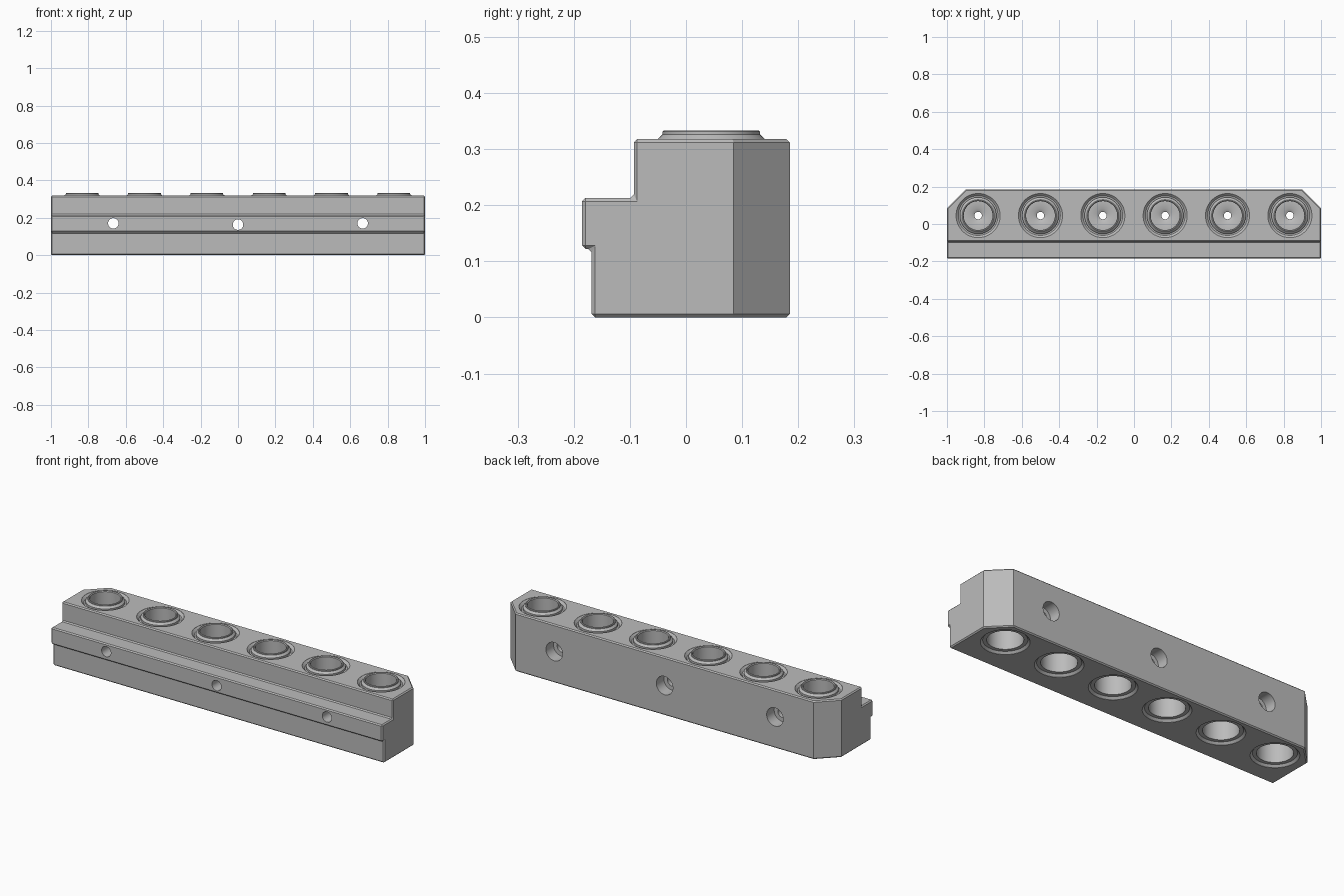
import bpy, bmesh, math
from mathutils import Matrix, Vector

if "Cube" in bpy.data.objects:
    bpy.data.objects.remove(bpy.data.objects["Cube"], do_unlink=True)

grey = bpy.data.materials.new("machined_grey")
grey.use_nodes = True
colour = (0.5, 0.5, 0.5, 1)
grey.diffuse_color = colour
grey.node_tree.nodes["Principled BSDF"].inputs["Base Color"].default_value = colour

PORT_X = [(i - 2.5) / 3 for i in range(6)]
PORT_Y = 0.045
SIDES = 48


def lathe(bm, profile, matrix, closed=False):
    """Revolve (radius, height) points; closed joins the last point to the first."""
    rings = []
    for r, h in profile:
        count = SIDES if r > 0 else 1
        ring = []
        for k in range(count):
            a = math.tau * k / SIDES
            ring.append(bm.verts.new(matrix @ Vector((r * math.cos(a), r * math.sin(a), h))))
        rings.append(ring)
    pairs = list(zip(rings, rings[1:]))
    if closed:
        pairs.append((rings[-1], rings[0]))
    for low, high in pairs:
        for k in range(SIDES):
            n = (k + 1) % SIDES
            corners = [low[k % len(low)], low[n % len(low)],
                       high[n % len(high)], high[k % len(high)]]
            bm.faces.new(list(dict.fromkeys(corners)))


def finish(bm, name):
    bmesh.ops.recalc_face_normals(bm, faces=bm.faces[:])
    mesh = bpy.data.meshes.new(name)
    bm.to_mesh(mesh)
    bm.free()
    mesh.materials.append(grey)
    obj = bpy.data.objects.new(name, mesh)
    bpy.context.collection.objects.link(obj)
    return obj


def activate(obj):
    bpy.ops.object.select_all(action="DESELECT")
    obj.select_set(True)
    bpy.context.view_layer.objects.active = obj


# Stepped body, extruded along its length
section = [(-0.168, 0), (0.185, 0), (0.185, 0.318), (-0.093, 0.318),
           (-0.093, 0.213), (-0.185, 0.213), (-0.185, 0.122), (-0.168, 0.122)]
bm = bmesh.new()
face = bm.faces.new([bm.verts.new((-1, y, z)) for y, z in section])
extruded = bmesh.ops.extrude_face_region(bm, geom=[face])["geom"]
bmesh.ops.translate(bm, vec=(2, 0, 0),
                    verts=[v for v in extruded if isinstance(v, bmesh.types.BMVert)])
bmesh.ops.recalc_face_normals(bm, faces=bm.faces[:])

# Large cut corners at the back
corners = [e for e in bm.edges
           if all(v.co.y > 0.18 for v in e.verts)
           and abs(e.verts[0].co.z - e.verts[1].co.z) > 0.1]
bmesh.ops.bevel(bm, geom=corners, offset=0.1, segments=1, affect="EDGES")
body = finish(bm, "manifold_body")

# Fine chamfer on the square edges
chamfer = body.modifiers.new("edge_chamfer", "BEVEL")
chamfer.width = 0.006
chamfer.segments = 1
chamfer.limit_method = "ANGLE"
chamfer.angle_limit = math.radians(60)

# Port bores: wide pockets from both sides joined by a narrow passage
bore = [(0, -0.02), (0.118, -0.02), (0.118, 0.001), (0.107, 0.012), (0.088, 0.012),
        (0.088, 0.13), (0.02, 0.15), (0.02, 0.19), (0.038, 0.2), (0.078, 0.2),
        (0.078, 0.305), (0.106, 0.305), (0.118, 0.317), (0.118, 0.34), (0, 0.34)]
bm = bmesh.new()
for x in PORT_X:
    lathe(bm, bore, Matrix.Translation((x, PORT_Y, 0)))

# Screw holes, counterbored from the back
screw = [(0, -0.2), (0.05, -0.2), (0.05, -0.12), (0.028, -0.12), (0.028, 0.2), (0, 0.2)]
for x, z in ((-2 / 3, 0.17), (0, 0.163), (2 / 3, 0.17)):
    lathe(bm, screw, Matrix.Translation((x, 0, z)) @ Matrix.Rotation(math.pi / 2, 4, "X"))
cutter = finish(bm, "hole_cutter")
cutter.hide_render = True

cut = body.modifiers.new("holes", "BOOLEAN")
cut.operation = "DIFFERENCE"
cut.solver = "EXACT"
cut.object = cutter
activate(body)
for modifier in [m.name for m in body.modifiers]:
    bpy.ops.object.modifier_apply(modifier=modifier)
bpy.data.objects.remove(cutter, do_unlink=True)
bpy.ops.object.shade_smooth_by_angle(angle=math.radians(30))

# Raised collars around the upper ports
collar = [(0.077, 0.302), (0.077, 0.329), (0.081, 0.333), (0.085, 0.333), (0.087, 0.331),
          (0.087, 0.326), (0.098, 0.316), (0.098, 0.302)]
for number, x in enumerate(PORT_X, 1):
    bm = bmesh.new()
    lathe(bm, collar, Matrix.Translation((x, PORT_Y, 0)), closed=True)
    ring = finish(bm, f"port_collar_{number}")
    activate(ring)
    bpy.ops.object.shade_smooth_by_angle(angle=math.radians(30))
